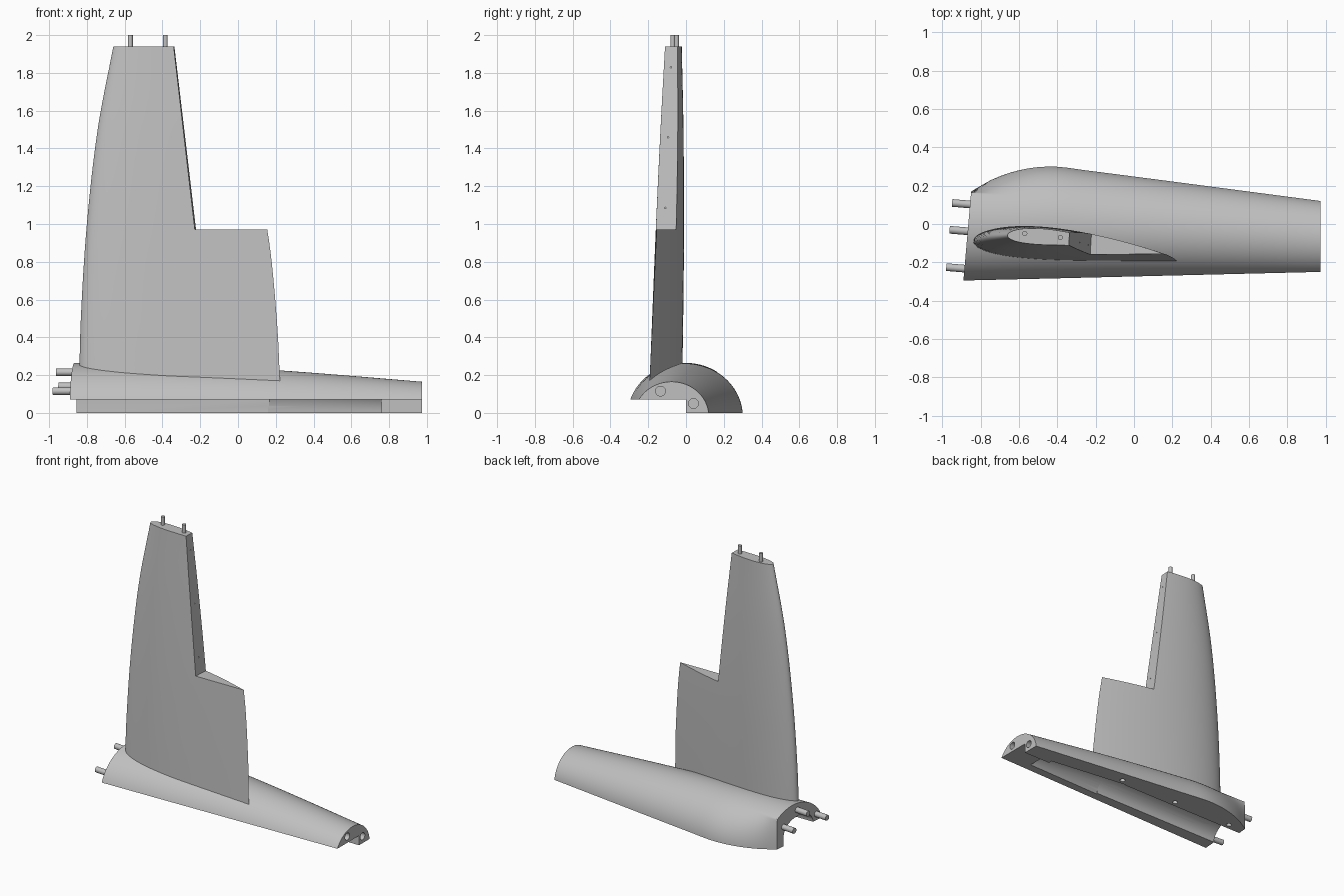
import bpy, bmesh, math
from mathutils import Vector

if "Cube" in bpy.data.objects:
    bpy.data.objects.remove(bpy.data.objects["Cube"])


def make_material(name, rgb):
    mat = bpy.data.materials.new(name)
    mat.use_nodes = True
    mat.diffuse_color = (*rgb, 1)
    mat.node_tree.nodes["Principled BSDF"].inputs["Base Color"].default_value = (*rgb, 1)
    return mat


grey = make_material("plain grey", (0.53, 0.53, 0.53))


def finish(name, bm):
    bmesh.ops.remove_doubles(bm, verts=bm.verts, dist=0.0005)
    bmesh.ops.recalc_face_normals(bm, faces=bm.faces)
    mesh = bpy.data.meshes.new(name)
    bm.to_mesh(mesh)
    bm.free()
    mesh.materials.append(grey)
    obj = bpy.data.objects.new(name, mesh)
    bpy.context.collection.objects.link(obj)
    return obj


def smooth(obj, angle=30):
    bpy.ops.object.select_all(action="DESELECT")
    obj.select_set(True)
    bpy.context.view_layer.objects.active = obj
    bpy.ops.object.shade_smooth_by_angle(angle=math.radians(angle))


def loft(name, rings):
    bm = bmesh.new()
    loops = [[bm.verts.new(p) for p in ring] for ring in rings]
    n = len(loops[0])
    for a, b in zip(loops, loops[1:]):
        for i in range(n):
            j = (i + 1) % n
            bm.faces.new((a[i], a[j], b[j], b[i]))
    bm.faces.new(loops[0])
    bm.faces.new(loops[-1])
    return finish(name, bm)


def rod(name, start, end, radius):
    start, end = Vector(start), Vector(end)
    axis = end - start
    bm = bmesh.new()
    bmesh.ops.create_cone(bm, cap_ends=True, segments=24, radius1=radius,
                          radius2=radius, depth=axis.length)
    turn = Vector((0, 0, 1)).rotation_difference(axis).to_matrix()
    for v in bm.verts:
        v.co = turn @ v.co + (start + end) / 2
    return finish(name, bm)


def cut(cutter, *targets):
    for target in targets:
        mod = target.modifiers.new("cut", "BOOLEAN")
        mod.operation = "DIFFERENCE"
        mod.solver = "EXACT"
        mod.object = cutter
        bpy.context.view_layer.objects.active = target
        bpy.ops.object.modifier_apply(modifier=mod.name)
    bpy.data.objects.remove(cutter)


def curve_at(points, t):
    """Smooth interpolation through (t, value) points."""
    k = max(i for i in range(len(points) - 1) if i == 0 or points[i][0] <= t)
    slope = lambda i: ((points[min(i + 1, len(points) - 1)][1] - points[max(i - 1, 0)][1])
                       / (points[min(i + 1, len(points) - 1)][0] - points[max(i - 1, 0)][0]))
    (t0, a), (t1, b) = points[k], points[k + 1]
    d = t1 - t0
    s = (t - t0) / d
    return ((2*s**3 - 3*s**2 + 1) * a + (s**3 - 2*s**2 + s) * d * slope(k)
            + (3*s**2 - 2*s**3) * b + (s**3 - s**2) * d * slope(k + 1))


# Pod: domed section on a stepped underside, swept along x
STEP, NOSE, TAIL, BULGE = 0.07, -0.865, 0.975, -0.43
back_edge = [(NOSE, 0.17), (-0.75, 0.235), (-0.6, 0.283), (BULGE, 0.3),
             (-0.25, 0.28), (TAIL, 0.12)]
top_edge = [(NOSE, 0.265), (BULGE, 0.26), (0.22, 0.225), (TAIL, 0.165)]


def left_edge(x):
    return -0.295 + 0.045 * (x - NOSE) / (TAIL - NOSE)


def dome(left, right, top, count):
    """Arc from (right, 0) over the top to (left, STEP)."""
    base = -0.02
    h = top - base
    kl = math.sqrt(1 - ((STEP - base) / h) ** 2)
    kr = math.sqrt(1 - (base / h) ** 2)
    a = (right - left) / (kl + kr)
    c = right - a * kr
    t0, t1 = math.asin(-base / h), math.pi - math.asin((STEP - base) / h)
    return [(c + a * math.cos(t), base + h * math.sin(t))
            for t in (t0 + (t1 - t0) * i / count for i in range(count + 1))]


def pod_ring(x):
    edge = curve_at(back_edge, x)
    near = max(0, (BULGE - x) / (BULGE - NOSE))
    full = 0.3 if near else edge
    crease = 0.12 + 0.045 * near
    ring = []
    for y, z in dome(left_edge(x), full, curve_at(top_edge, x), 60):
        # The flank behind the crease is squeezed in towards the nose
        if near and y > crease:
            y = crease + (y - crease) * (edge - crease) / (full - crease)
        ring.append((y, z))
    ring += [(0, STEP), (0, 0)]
    return [(x + 0.087 * near * y, y, z) for y, z in ring]


pod = loft("pod", [pod_ring(NOSE + (TAIL - NOSE) * i / 36) for i in range(37)])

# Wing: aerofoil sections stacked along z
leading = [(0.1, -0.842), (0.5, -0.832), (1, -0.8), (1.5, -0.743), (1.94, -0.66)]
trailing = [(0.1, 0.225), (0.5, 0.205), (0.97, 0.155), (1.5, 0.04), (1.94, -0.1)]


def wing_ring(z):
    x0, x1 = curve_at(leading, z), curve_at(trailing, z)
    chord = x1 - x0
    s = (z - 0.1) / 1.84
    y0, drop = -0.091 + 0.031 * s, 0.105 - 0.055 * s

    def point(i, side):
        u = 1 - math.cos(math.pi / 2 * i / 30)
        thick = 0.75 * (0.2969 * math.sqrt(u) - 0.126 * u - 0.3516 * u**2
                        + 0.2843 * u**3 - 0.1036 * u**4)
        camber = 0.08 * u * (1 - u)
        return (x0 + chord * u, y0 - drop * u + chord * (camber + side * thick), z)

    return [point(i, 1) for i in range(31)] + [point(i, -1) for i in range(30, 0, -1)]


wing = loft("wing", [wing_ring(0.13 + 1.81 * i / 30) for i in range(31)])

# Notch at the upper trailing edge, with hinge holes along its face
SWEEP = 0.115 / 0.97
notch = [(-0.225, 0.97), (0.5, 0.97), (0.5, 2.1), (-0.225 - SWEEP * 1.13, 2.1)]
cut(loft("notch_cutter", [[(x + lean, y, z) for x, z in notch]
                          for y, lean in ((-0.4, -0.018), (0.2, 0.018))]), wing)
for z, y in ((1.085, -0.11), (1.46, -0.095), (1.83, -0.08)):
    x = -0.225 - SWEEP * (z - 0.97)
    cut(rod("hole_cutter", (x - 0.05, y, z), (x + 0.03, y, z), 0.004), wing)

# Hollow underside: arched channel from the nose, then a domed bay
arch = [(0.1, -0.05)] + [(-0.05 + 0.15 * math.cos(t), 0.07 + 0.1 * math.sin(t))
                         for t in (math.pi * i / 24 for i in range(25))] + [(-0.2, -0.05)]
cut(loft("channel_cutter", [[(x, y, z) for y, z in arch] for x in (-1, 0.165)]), pod, wing)


def bay_ring(x):
    left, right = left_edge(x) + 0.06, curve_at(back_edge, x) - 0.12
    arc = dome(left, right, curve_at(top_edge, x) - 0.06, 24)
    return [(x, y, z) for y, z in [(right, -0.05)] + arc + [(left, -0.05)]]


cut(loft("bay_cutter", [bay_ring(0.16 + 0.2 * i) for i in range(4)]), pod, wing)

# Dowel holes in the tail end and the rim
for y, z in ((-0.135, 0.115), (0.04, 0.05)):
    cut(rod("hole_cutter", (0.88, y, z), (1, y, z), 0.026), pod)
for x in (0.22, -0.25, -0.73):
    cut(rod("hole_cutter", (x, 0.14, -0.02), (x, 0.14, 0.06), 0.018), pod)
smooth(pod)
smooth(wing)

# Joining pegs at the wing tip and pod end
for i, (x, y) in enumerate(((-0.57, -0.05), (-0.385, -0.07))):
    smooth(rod(f"tip_peg_{i + 1}", (x, y, 1.9), (x, y, 2), 0.013))
for i, (x, y, z) in enumerate(((-0.95, 0.11, 0.14), (-0.963, -0.03, 0.215),
                               (-0.98, -0.225, 0.115))):
    smooth(rod(f"pod_peg_{i + 1}", (x, y, z), (x + 0.13, y - 0.011, z), 0.02))
